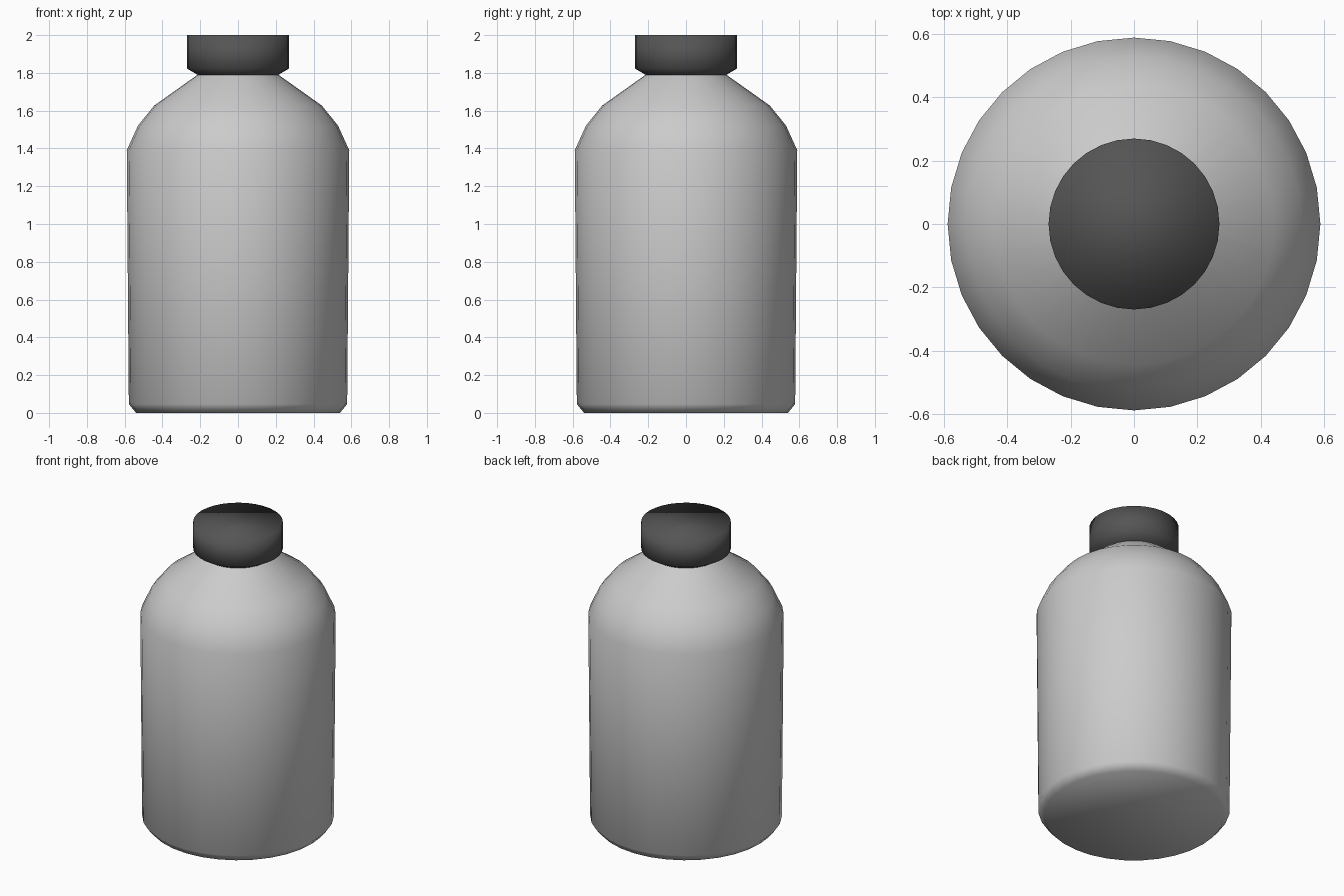
import bpy, bmesh
from math import cos, sin, tau

if "Cube" in bpy.data.objects:
    bpy.data.objects.remove(bpy.data.objects["Cube"])

SIDES = 32


def lathe(name, profile, cap_bottom=True, cap_top=True):
    """Turn a (radius, height) profile around z."""
    bm = bmesh.new()
    rings = [[bm.verts.new((r * cos(tau * i / SIDES), r * sin(tau * i / SIDES), z))
              for i in range(SIDES)] for r, z in profile]
    for low, high in zip(rings, rings[1:]):
        for i in range(SIDES):
            j = (i + 1) % SIDES
            bm.faces.new((low[i], low[j], high[j], high[i]))
    if cap_bottom:
        bm.faces.new(rings[0][::-1])
    if cap_top:
        bm.faces.new(rings[-1])
    for face in bm.faces:
        face.smooth = True
    mesh = bpy.data.meshes.new(name)
    bm.to_mesh(mesh)
    bm.free()
    obj = bpy.data.objects.new(name, mesh)
    bpy.context.collection.objects.link(obj)
    return obj


# Bottle body: chamfered base, slightly flared wall, faceted shoulder
lathe("bottle_body", [(0.54, 0), (0.578, 0.047), (0.589, 1.39),
                      (0.53, 1.52), (0.444, 1.627), (0.214, 1.79)], cap_top=False)

# Dark screw cap with a tapered underside
cap = lathe("bottle_cap", [(0.214, 1.79), (0.27, 1.823), (0.27, 2.0)], cap_bottom=False)
dark = bpy.data.materials.new("dark_plastic")
dark.diffuse_color = (0.09, 0.09, 0.09, 1)
dark.use_nodes = True
dark.node_tree.nodes["Principled BSDF"].inputs["Base Color"].default_value = dark.diffuse_color
cap.data.materials.append(dark)
